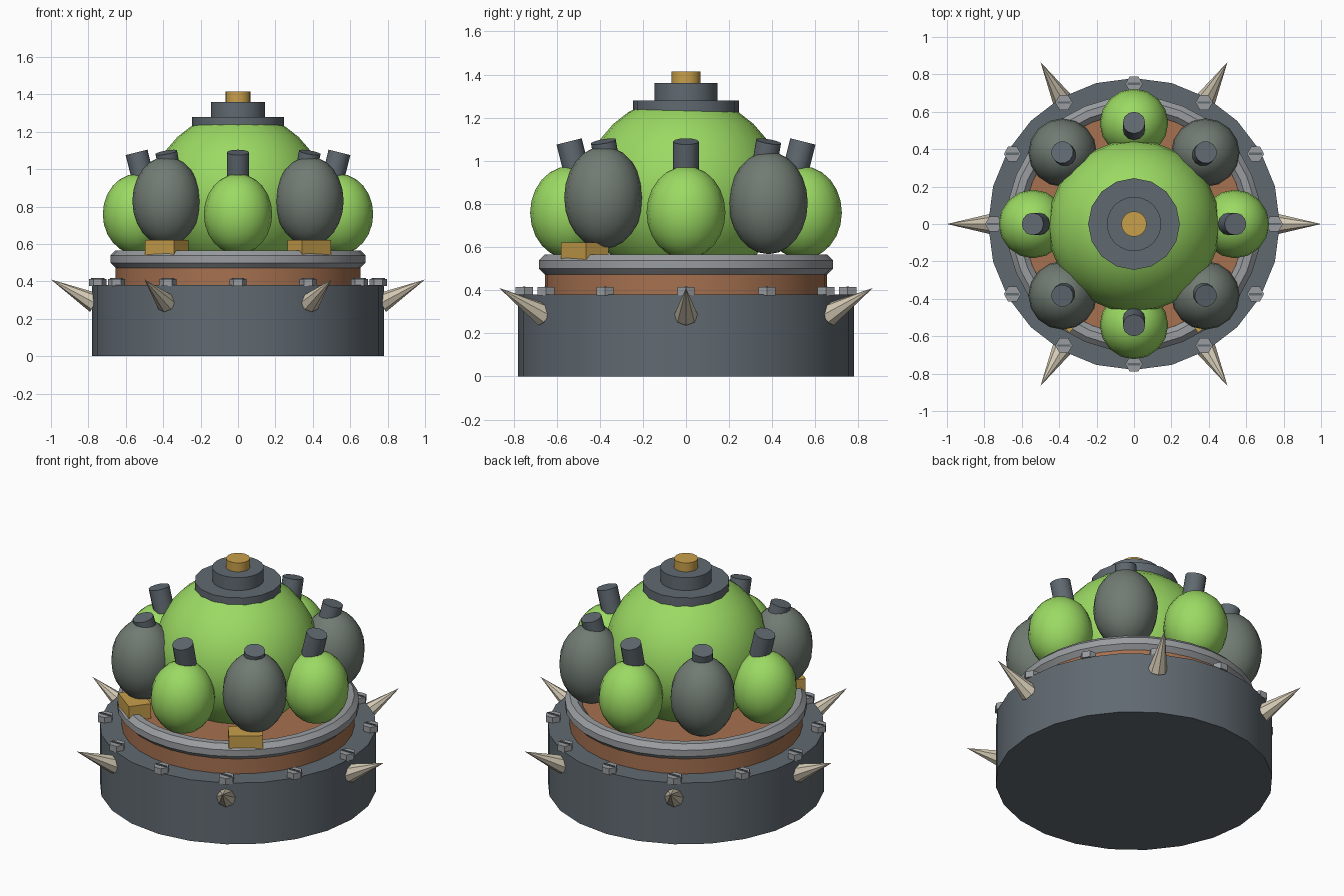
import bpy, math
from mathutils import Vector

if "Cube" in bpy.data.objects:
    bpy.data.objects.remove(bpy.data.objects["Cube"])

def mat(name, r, g, b):
    m = bpy.data.materials.new(name)
    m.diffuse_color = (r, g, b, 1)
    m.use_nodes = True
    m.node_tree.nodes["Principled BSDF"].inputs["Base Color"].default_value = m.diffuse_color
    return m

STEEL = mat("dark_steel", 0.118, 0.143, 0.165)
GREEN = mat("lime_green", 0.33, 0.70, 0.125)
MOSS = mat("grey_green", 0.165, 0.20, 0.17)
BROWN = mat("copper_brown", 0.38, 0.165, 0.08)
PIPE = mat("light_grey", 0.32, 0.335, 0.35)
BRASS = mat("brass", 0.58, 0.35, 0.07)
BONE = mat("bone", 0.65, 0.58, 0.45)

def finish(name, material, smooth=True):
    ob = bpy.context.object
    ob.name = name
    ob.data.materials.clear()
    ob.data.materials.append(material)
    if smooth:
        bpy.ops.object.shade_smooth_by_angle(angle=math.radians(31))
    return ob

def cylinder(name, material, r, z0, z1, sides=24, xy=(0, 0), rot=(0, 0, 0)):
    bpy.ops.mesh.primitive_cylinder_add(
        vertices=sides, radius=r, depth=z1 - z0,
        location=(xy[0], xy[1], (z0 + z1) / 2), rotation=rot)
    return finish(name, material)

def ellipsoid(name, material, loc, r, h, segs, rings):
    bpy.ops.mesh.primitive_uv_sphere_add(segments=segs, ring_count=rings,
                                         radius=1, location=loc)
    bpy.context.object.scale = (r, r, h)
    bpy.ops.object.transform_apply(location=False, rotation=False, scale=True)
    return finish(name, material)

def box(name, material, loc, size, angle):
    bpy.ops.mesh.primitive_cube_add(size=1, location=loc, rotation=(0, 0, angle))
    bpy.context.object.scale = size
    return finish(name, material, False)

def polar(r, a):
    return r * math.cos(a), r * math.sin(a)

# Base drum and copper deck
cylinder("base_drum", STEEL, 0.78, 0, 0.38)
cylinder("copper_deck", BROWN, 0.655, 0.37, 0.53, 32)

# Octagonal-section rim pipe
N, M = 32, 8
verts, faces = [], []
for i in range(N):
    for j in range(M):
        t = 2 * math.pi * (j + 0.5) / M
        x, y = polar(0.635 + 0.051 * math.cos(t), 2 * math.pi * i / N)
        verts.append((x, y, 0.519 + 0.051 * math.sin(t)))
        i2, j2 = (i + 1) % N, (j + 1) % M
        faces.append((i * M + j, i2 * M + j, i2 * M + j2, i * M + j2))
me = bpy.data.meshes.new("rim_pipe")
me.from_pydata(verts, [], faces)
pipe = bpy.data.objects.new("rim_pipe", me)
bpy.context.collection.objects.link(pipe)
bpy.ops.object.select_all(action='DESELECT')
pipe.select_set(True)
bpy.context.view_layer.objects.active = pipe
finish("rim_pipe", PIPE)

# Brass clamps at the front
for side in (-1, 1):
    box("brass_clamp", BRASS, (0.38 * side, -0.47, 0.568),
        (0.192, 0.132, 0.108), side * math.radians(37))

# Central dome with stepped cap and button
ellipsoid("dome", GREEN, (0, -0.012, 0.86), 0.46, 0.44, 24, 16)
cylinder("cap_lower", STEEL, 0.245, 1.2, 1.28, 16)
cylinder("cap_upper", STEEL, 0.145, 1.28, 1.36, 24)
cylinder("cap_button", BRASS, 0.068, 1.36, 1.415, 16)

# Ring of pods with tilted necks
for k in range(8):
    a = k * math.pi / 4
    x, y = polar(0.54, a)
    if k % 2 == 0:
        ellipsoid("green_pod", GREEN, (x, y, 0.76), 0.183, 0.215, 16, 12)
    else:
        z = 0.83 if y < 0 else 0.805
        ellipsoid("dark_pod", MOSS, (x, y, z), 0.183, 0.238, 16, 12)
    cylinder("pod_neck", STEEL, 0.06, 0.95, 1.092, 12,
             polar(0.525, a), (0, math.radians(14), a))

# Rim bolts with slots
for k in range(12):
    a = k * math.pi / 6
    x, y = polar(0.75, a)
    cylinder("bolt", PIPE, 0.046, 0.375, 0.414, 6, (x, y), (0, 0, math.pi / 6))
    box("bolt_slot", STEEL, (x, y, 0.4155), (0.07, 0.012, 0.005), 0)

# Spikes around the drum
for k in range(6):
    a = k * math.pi / 3
    start = Vector((*polar(0.765, a), 0.285))
    tip = Vector((*polar(1.0, a), 0.41))
    d = tip - start
    bpy.ops.mesh.primitive_cone_add(
        vertices=8, radius1=0.055, radius2=0, depth=d.length,
        location=(start + tip) / 2,
        rotation=d.to_track_quat('Z', 'Y').to_euler())
    finish("spike", BONE, False)
